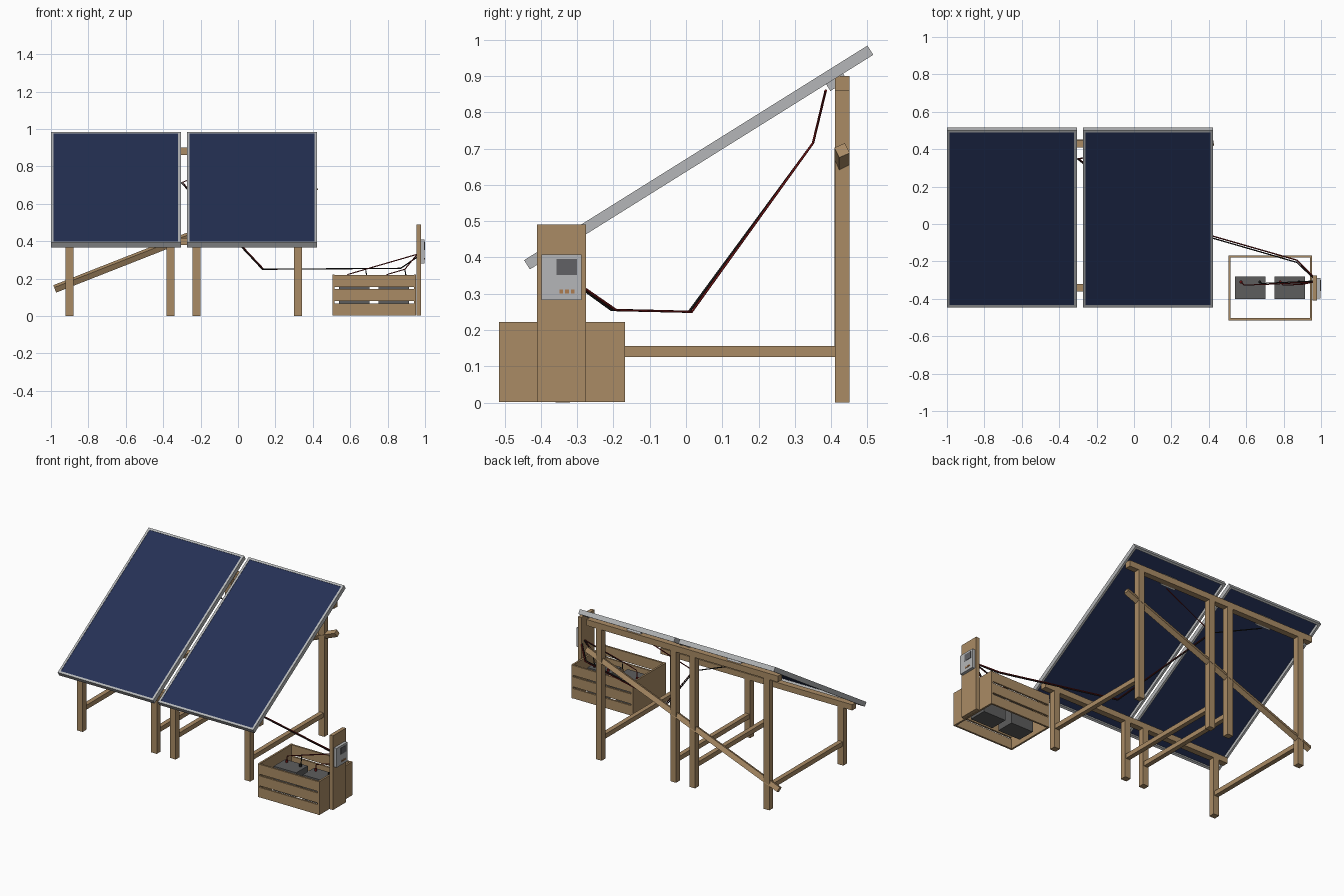
import bpy, math
from mathutils import Vector, Matrix

cube = bpy.data.objects.get("Cube")
if cube:
    bpy.data.objects.remove(cube, do_unlink=True)


def material(name, rgb, rough=0.6):
    m = bpy.data.materials.new(name)
    m.use_nodes = True
    m.diffuse_color = (*rgb, 1)
    bsdf = next(n for n in m.node_tree.nodes if n.type == 'BSDF_PRINCIPLED')
    bsdf.inputs["Base Color"].default_value = (*rgb, 1)
    bsdf.inputs["Roughness"].default_value = rough
    return m


wood = material("wood", (0.40, 0.26, 0.13))
navy = material("navy_cells", (0.018, 0.03, 0.09))
metal = material("light_grey_metal", (0.46, 0.47, 0.48))
screen_grey = material("screen_grey", (0.12, 0.12, 0.13))
battery_grey = material("battery_grey", (0.11, 0.11, 0.11))
red = material("red_cable", (0.16, 0.008, 0.008))
black = material("black_cable", (0.012, 0.012, 0.012))
amber = material("amber_button", (0.42, 0.2, 0.08))


def box(name, x, y, z, mat, frame=None):
    """Box from (min, max) ranges, optionally placed by a frame matrix."""
    bpy.ops.mesh.primitive_cube_add(size=1)
    ob = bpy.context.object
    ob.name = name
    size = Vector((x[1] - x[0], y[1] - y[0], z[1] - z[0]))
    mid = Vector((sum(x) / 2, sum(y) / 2, sum(z) / 2))
    ob.data.transform(Matrix.Translation(mid) @ Matrix.Diagonal((*size, 1)))
    if frame is not None:
        ob.matrix_world = frame
    ob.data.materials.append(mat)
    return ob


def around(c, half):
    return (c - half, c + half)


def cable(name, points, mat, radius=0.003):
    cu = bpy.data.curves.new(name, 'CURVE')
    cu.dimensions = '3D'
    cu.bevel_depth = radius
    cu.bevel_resolution = 1
    cu.use_fill_caps = True
    sp = cu.splines.new('POLY')
    sp.points.add(len(points) - 1)
    for p, co in zip(sp.points, points):
        p.co = (*co, 1)
    cu.materials.append(mat)
    ob = bpy.data.objects.new(name, cu)
    bpy.context.collection.objects.link(ob)


# Tilted panels: local z = 0 is the top face
half_w, half_l, depth, rim = 0.347, 0.558, 0.03, 0.014
tilt = Matrix.Rotation(math.radians(32), 4, 'X')
for side, cx in (("right", -0.653), ("left", 0.075)):
    f = Matrix.Translation((cx, 0.027, 0.688)) @ tilt
    for s, tag in ((-1, "a"), (1, "b")):
        box(f"{side}_panel_side_rim_{tag}", around(s * (half_w - rim / 2), rim / 2),
            (-half_l, half_l), (-depth, 0), metal, f)
        box(f"{side}_panel_end_rim_{tag}", (rim - half_w, half_w - rim),
            around(s * (half_l - rim / 2), rim / 2), (-depth, 0), metal, f)
    box(f"{side}_panel_cells", (rim - half_w, half_w - rim),
        (rim - half_l, half_l - rim), (-0.009, -0.002), navy, f)
    box(f"{side}_junction_box", (-0.05, 0.05), (0.405, 0.46), (-0.052, -0.009), metal, f)

# Timber stand
front_y, back_y = (-0.36, -0.32), (0.41, 0.45)
for i, x in enumerate((-0.9, -0.36, -0.222, 0.32), 1):
    box(f"front_leg_{i}", around(x, 0.021), front_y, (0, 0.38), wood)
    box(f"back_leg_{i}", around(x, 0.021), back_y, (0, 0.86), wood)
    box(f"side_rail_{i}", around(x, 0.015), (front_y[1], back_y[0]), (0.126, 0.156), wood)
box("front_beam", (-0.985, 0.41), front_y, (0.38, 0.418), wood)
box("back_beam", (-0.985, 0.41), back_y, (0.86, 0.9), wood)

# Diagonal back brace, rolled slightly about its own length
a, b = Vector((-0.98, 0.43, 0.145)), Vector((0.42, 0.43, 0.695))
d = b - a
brace_frame = (Matrix.Translation((a + b) / 2)
               @ Matrix.Rotation(-math.atan2(d.z, d.x), 4, 'Y')
               @ Matrix.Rotation(math.radians(25), 4, 'X'))
box("diagonal_brace", around(0, d.length / 2), around(0, 0.016), around(0, 0.016),
    wood, brace_frame)

# Slatted crate, open at top and bottom
cx0, cx1, cy0, cy1, wall = 0.505, 0.952, -0.515, -0.168, 0.012
for name, x in (("right", cx0), ("left", cx1 - wall)):
    box(f"crate_{name}_end", (x, x + wall), (cy0, cy1), (0.002, 0.222), wood)
for name, y in (("front", cy0), ("back", cy1 - wall)):
    for i in range(3):
        z = 0.003 + i * 0.076
        box(f"crate_{name}_slat_{i + 1}", (cx0 + wall, cx1 - wall), (y, y + wall),
            (z, z + 0.065), wood)

# Post with control unit
box("control_post", (0.954, 0.978), (-0.41, -0.275), (0.002, 0.49), wood)
box("control_unit", (0.978, 0.997), (-0.398, -0.288), (0.282, 0.408), metal)
box("control_screen", (0.996, 0.999), (-0.357, -0.3), (0.352, 0.395), screen_grey)
for i in range(3):
    box(f"control_button_{i + 1}", (0.996, 1.0), around(-0.344 + i * 0.016, 0.005),
        around(0.306, 0.005), amber)

# Batteries with terminals and leads
for i, x in enumerate((0.622, 0.832), 1):
    box(f"battery_{i}", around(x, 0.082), (-0.4, -0.28), (0.01, 0.17), battery_grey)
    for tag, off, mat in (("red", -0.05, red), ("black", 0.05, black)):
        tx = x + off
        bpy.ops.mesh.primitive_cylinder_add(vertices=12, radius=0.008, depth=0.016,
                                            location=(tx, -0.31, 0.178))
        terminal = bpy.context.object
        terminal.name = f"battery_{i}_{tag}_terminal"
        terminal.data.materials.append(mat)
        bpy.ops.object.shade_smooth_by_angle()
        dy = 0.006 if tag == "red" else 0
        cable(f"battery_{i}_{tag}_lead",
              [(tx, -0.31, 0.18), (tx + 0.015, -0.32 - dy, 0.222),
               (x + 0.06, -0.318 - dy, 0.25), (0.958, -0.305 - dy, 0.33)], mat)

# Panel cables: both boxes meet in the gap, then run to the control unit
for name, x, mat, o in (("black", -0.653, black, 0), ("red", 0.075, red, 0.008)):
    cable(f"{name}_panel_cable",
          [(x, 0.385, 0.86), (-0.305 + o, 0.35, 0.715), (0.13 + o, 0.008 + o, 0.25),
           (0.87, -0.205 + o * 1.5, 0.255), (0.958, -0.288 + o, 0.315)], mat, 0.0035)
